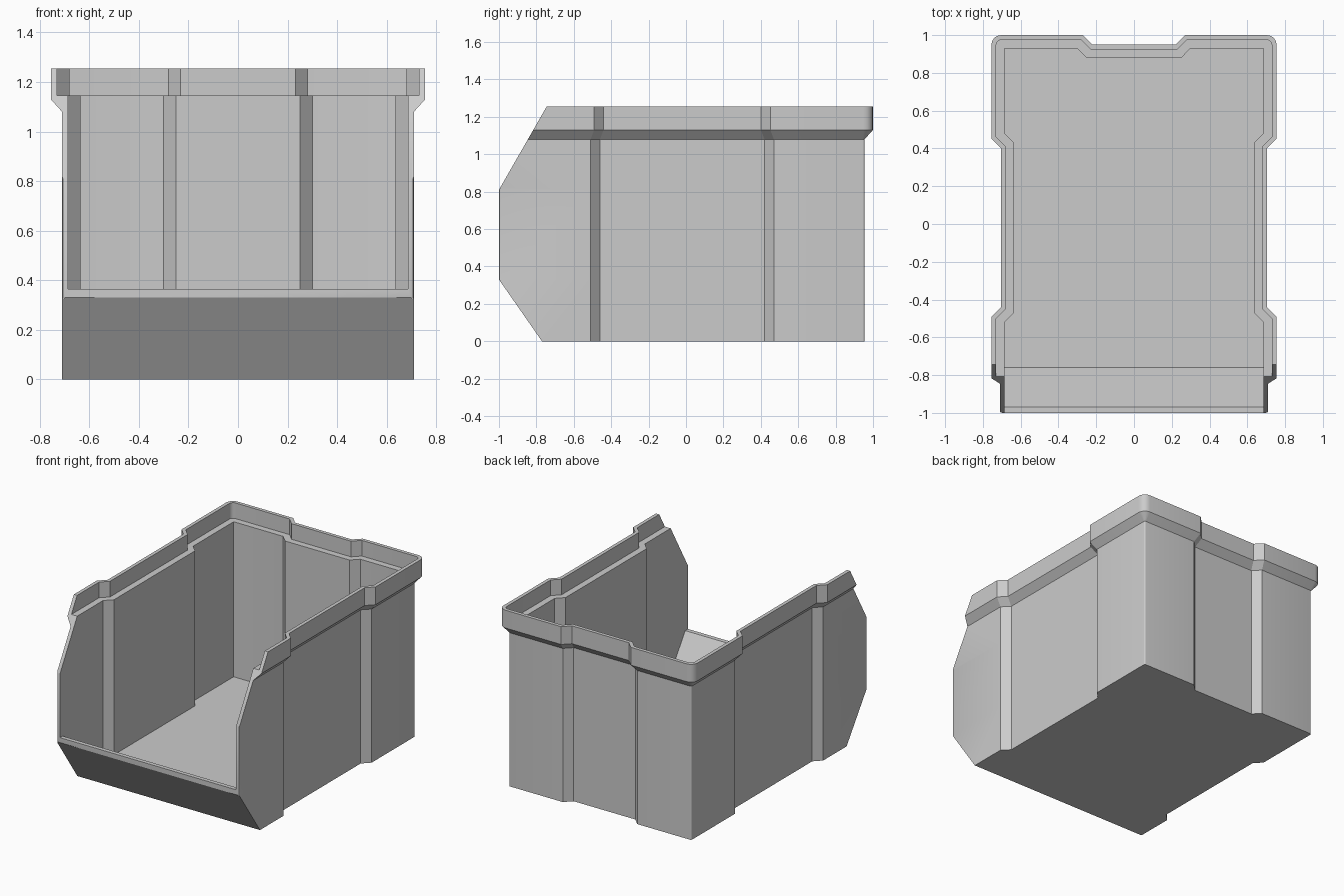
import bpy, bmesh, math

if "Cube" in bpy.data.objects:
    bpy.data.objects.remove(bpy.data.objects["Cube"], do_unlink=True)

grey = bpy.data.materials.new("bin_grey")
grey.use_nodes = True
grey.diffuse_color = (0.6, 0.6, 0.6, 1)
grey.node_tree.nodes["Principled BSDF"].inputs["Base Color"].default_value = (0.6, 0.6, 0.6, 1)


def outline(d, front):
    """Plan outline of the cavity grown outward by d, with its open end at y = front."""
    k = d * math.tan(math.pi / 8)
    r = max(0.002, 0.9 * d - 0.012)
    x, y = 0.685 + d, 0.93 + d
    half = [(x, front), (x, k - 0.52), (x - 0.05, k - 0.47),
            (x - 0.05, 0.43 - k), (x, 0.48 - k)]
    for i in range(5):  # rounded back corner
        a = i * math.pi / 8
        half.append((x - r + r * math.cos(a), y - r + r * math.sin(a)))
    half += [(0.30 - k, y), (0.25 - k, y - 0.05)]
    return half + [(-px, py) for px, py in reversed(half)]


def loft(name, levels, rounded=None):
    """Closed solid through levels of (grow, z, front)."""
    bm = bmesh.new()
    rings = [[bm.verts.new((x, y, z)) for x, y in outline(d, front)]
             for d, z, front in levels]
    n = len(rings[0])
    for low, high in zip(rings, rings[1:]):
        for i in range(n):
            j = (i + 1) % n
            bm.faces.new((low[i], low[j], high[j], high[i]))
    bm.faces.new(rings[0][::-1])
    bm.faces.new(rings[-1])
    bmesh.ops.recalc_face_normals(bm, faces=bm.faces)
    if rounded is not None:  # soften the upright front edges
        edges = [bm.edges.get((rings[rounded][i], rings[rounded + 1][i])) for i in (0, n - 1)]
        bmesh.ops.bevel(bm, geom=edges, offset=0.012, segments=2, profile=0.5, affect='EDGES')
    mesh = bpy.data.meshes.new(name)
    bm.to_mesh(mesh)
    bm.free()
    mesh.materials.append(grey)
    ob = bpy.data.objects.new(name, mesh)
    bpy.context.collection.objects.link(ob)
    return ob


def cut_front(z):
    """Front y on the slanted upper cut."""
    return -0.745 - (1.255 - z) * 0.573


# Outer body: sloping front, straight walls, flared rim
WALL, LEDGE, RIM = 0.025, 0.045, 0.07
body = loft("storage_bin", [
    (WALL, 0, -0.77), (WALL, 0.33, -1), (WALL, 0.81, -1),
    (WALL, 1.08, cut_front(1.08)), (RIM, 1.13, cut_front(1.13)),
    (RIM, 1.255, cut_front(1.255))], rounded=1)

# Cavity: floor, front lip, open mouth, stacking ledge
cavity = loft("cavity_cutter", [
    (0, 0.055, -0.76), (0, 0.364, -0.97), (0, 0.368, -1.3),
    (0, 1.145, -1.3), (LEDGE, 1.145, -1.3), (LEDGE, 1.4, -1.3)])
cavity.hide_render = True

mod = body.modifiers.new("cavity", 'BOOLEAN')
mod.operation = 'DIFFERENCE'
mod.solver = 'EXACT'
mod.object = cavity
bpy.ops.object.select_all(action='DESELECT')
bpy.context.view_layer.objects.active = body
body.select_set(True)
bpy.ops.object.modifier_apply(modifier=mod.name)
bpy.data.objects.remove(cavity, do_unlink=True)
bpy.ops.object.shade_smooth_by_angle(angle=math.radians(30))
